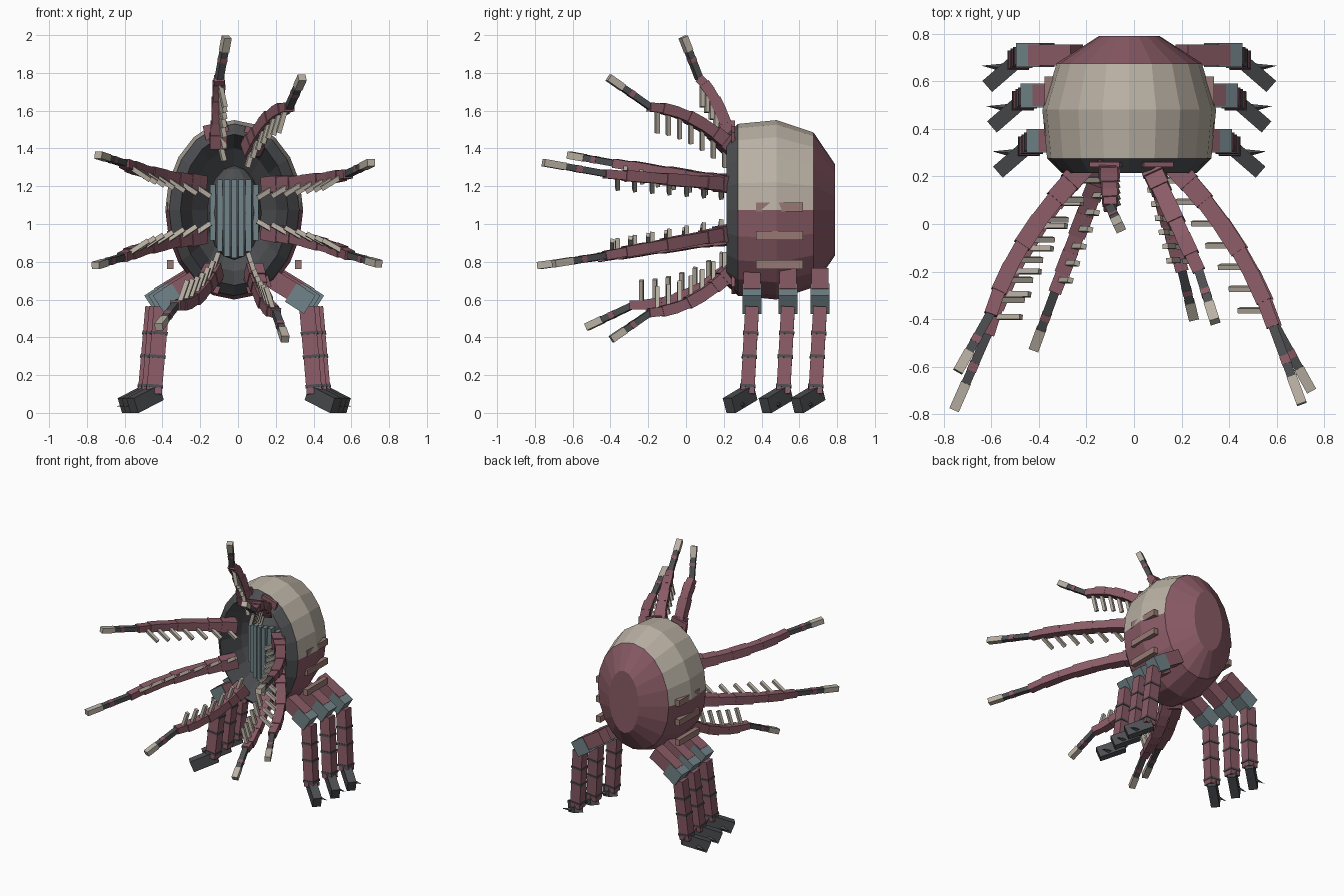
import bpy, bmesh, math
from mathutils import Vector, Matrix

cube = bpy.data.objects.get("Cube")
if cube:
    bpy.data.objects.remove(cube, do_unlink=True)

CX, CZ = -0.02, 1.075  # centre of the body
UP = Vector((0, 0, 1))


def material(name, r, g, b):
    lin = [((c / 255 + 0.055) / 1.055) ** 2.4 for c in (r, g, b)] + [1]
    mat = bpy.data.materials.new(name)
    mat.use_nodes = True
    mat.diffuse_color = lin
    mat.node_tree.nodes["Principled BSDF"].inputs["Base Color"].default_value = lin
    return mat


MATS = [material("dusty_rose", 138, 91, 102), material("cream", 186, 177, 164),
        material("charcoal", 77, 78, 81), material("blue_grey", 113, 131, 136),
        material("pinkish_tan", 152, 121, 116)]
ROSE, CREAM, DARK, BLUE, TAN = range(5)


def finish(bm, name):
    bmesh.ops.recalc_face_normals(bm, faces=bm.faces)
    mesh = bpy.data.meshes.new(name)
    bm.to_mesh(mesh)
    bm.free()
    for mat in MATS:
        mesh.materials.append(mat)
    obj = bpy.data.objects.new(name, mesh)
    bpy.context.collection.objects.link(obj)


def frame(a, b, hint):
    """Matrix at the middle of a-b with its z axis along a-b."""
    z = (b - a).normalized()
    x = hint.cross(z).normalized()
    y = z.cross(x)
    return Matrix.Translation((a + b) / 2) @ Matrix((x, y, z)).transposed().to_4x4()


def paint(verts, mat):
    for f in {f for v in verts for f in v.link_faces}:
        f.material_index = mat


def strut(bm, a, b, w, d, mat, hint=Vector((0, 1, 0))):
    """Box from a to b, w wide and d deep along the hint direction."""
    a, b = Vector(a), Vector(b)
    m = frame(a, b, hint) @ Matrix.Diagonal((w, d, (b - a).length, 1))
    paint(bmesh.ops.create_cube(bm, size=1, matrix=m)["verts"], mat)


# Body: oval rings from the mouth cavity, over the lip, to the rear disc
bm = bmesh.new()
SIDES = 20
profile = [(0.5, 0.13, 0.19), (0.39, 0.225, 0.325), (0.215, 0.285, 0.40), (0.275, 0.345, 0.455),
           (0.48, 0.365, 0.475), (0.675, 0.305, 0.41), (0.79, 0.127, 0.24)]
rings = []
for y, rx, rz in profile:
    angles = [math.tau * i / SIDES for i in range(SIDES)]
    rings.append([bm.verts.new((CX + rx * math.cos(t), y, CZ + rz * math.sin(t))) for t in angles])
for k, (r, s) in enumerate(zip(rings, rings[1:])):
    for i in range(SIDES):
        j = (i + 1) % SIDES
        f = bm.faces.new((r[i], r[j], s[j], s[i]))
        upper = f.calc_center_median().z > CZ
        f.material_index = DARK if k < 3 else CREAM if upper and k < 5 else ROSE
bm.faces.new(rings[0]).material_index = DARK
bm.faces.new(rings[-1]).material_index = ROSE
finish(bm, "body")

# Head inside the mouth
bm = bmesh.new()
m = Matrix.Translation((CX, 0.41, 1.06)) @ Matrix.Diagonal((0.145, 0.12, 0.25, 1))
paint(bmesh.ops.create_uvsphere(bm, u_segments=12, v_segments=8, radius=1, matrix=m)["verts"], DARK)
finish(bm, "head")

# Upright slats over the head, shorter towards the sides
bm = bmesh.new()
for i in range(-3, 4):
    x = i * 0.038
    reach = 0.24 * math.sqrt(1 - (x / 0.145) ** 2)
    y = 0.305 + 0.006 * i * i
    strut(bm, (CX + x, y, 1.06 - reach), (CX + x, y, 1.06 + min(reach, 0.175)), 0.03, 0.05, BLUE)
finish(bm, "mouth_slats")

# Bars along both flanks
bm = bmesh.new()
for side in (-1, 1):
    for z in (0.785, 0.94, 1.09):
        x = CX + side * 0.339
        strut(bm, (x, 0.37, z), (x, 0.62, z), 0.036, 0.047, TAN, UP)
finish(bm, "side_bars")


# Walking legs
def leg(name, side, y, out):
    bm = bmesh.new()

    def p(x, dy, z):
        return Vector((CX + side * x, y + dy, z))

    strut(bm, p(out - 0.21, 0, 0.725), p(out - 0.03, 0, 0.615), 0.1, 0.09, ROSE)
    strut(bm, p(out - 0.085, 0, 0.637), p(out + 0.015, 0, 0.573), 0.115, 0.1, BLUE)
    top, foot = p(out, 0, 0.56), p(out + 0.04, -0.025, 0.1)
    strut(bm, top, foot, 0.082, 0.073, ROSE)
    for t in (0.3, 0.57, 0.91):
        c = top.lerp(foot, t)
        step = (foot - top) * 0.016
        strut(bm, c - step, c + step, 0.09, 0.081, DARK)
    # foot
    strut(bm, p(out + 0.02, -0.005, 0.108), p(out + 0.155, -0.122, 0.038), 0.062, 0.085, DARK, UP)
    # claw
    root, point = p(out + 0.075, -0.055, 0.05), p(out + 0.19, -0.045, 0.035)
    claw = bmesh.ops.create_cone(bm, cap_ends=True, segments=4, radius1=0.022, radius2=0,
                                 depth=(point - root).length, matrix=frame(root, point, UP))
    paint(claw["verts"], DARK)
    finish(bm, name)


for side, label in ((-1, "right"), (1, "left")):
    for place, y, out in (("front", 0.35, 0.385), ("middle", 0.54, 0.41), ("rear", 0.71, 0.43)):
        leg(f"{label}_{place}_leg", side, y, out)


# Long bowed arms, each with a row of pegs that point in towards the middle
def arm(name, base, bend, tip):
    bm = bmesh.new()
    base, bend, tip = Vector(base), Vector(bend), Vector(tip)
    inward = Vector((CX - base.x, 0, CZ - base.z)).normalized()
    upright = abs(inward.z) > 0.8
    bow = Vector((0, 0, -inward.z) if upright else (-inward.x, 0, 0)).normalized() * 0.045

    def along(t):
        return base.lerp(bend, t) + bow * 4 * t * (1 - t)

    # joint, with a thin plate on the lip behind the upright arms
    strut(bm, along(-0.08), along(0.06), 0.09, 0.085, ROSE, UP)
    if upright:
        c = Vector((base.x, 0.25, base.z))
        strut(bm, c, c - inward * 0.085, 0.13, 0.02, ROSE)
    count = 6
    for i in range(count):
        w = 0.082 - 0.004 * i - 0.007 * (i % 2)
        strut(bm, along(i / count), along((i + 1.1) / count), w, w * 0.87, ROSE, UP)
    for t0, t1, w, mat in ((0, 0.4, 0.038, DARK), (0.4, 0.5, 0.041, ROSE),
                           (0.5, 0.66, 0.038, DARK), (0.66, 1, 0.043, CREAM)):
        strut(bm, bend.lerp(tip, t0), bend.lerp(tip, t1), w, w * 0.9, mat, UP)
    for i in range(7):
        c = along(0.04 + 0.145 * i)
        strut(bm, c, c + inward * 0.14, 0.025, 0.022, CREAM, bend - base)
    finish(bm, name)


arm("top_right_arm", (-0.105, 0.24, 1.45), (-0.1, 0.07, 1.77), (-0.06, -0.015, 1.99))
arm("top_left_arm", (0.08, 0.22, 1.42), (0.27, -0.19, 1.62), (0.34, -0.41, 1.775))
arm("upper_left_arm", (0.2, 0.21, 1.21), (0.58, -0.42, 1.265), (0.705, -0.755, 1.325))
arm("upper_right_arm", (-0.24, 0.21, 1.22), (-0.6, -0.37, 1.32), (-0.74, -0.62, 1.365))
arm("lower_left_arm", (0.2, 0.21, 0.95), (0.59, -0.42, 0.835), (0.745, -0.7, 0.79))
arm("lower_right_arm", (-0.24, 0.21, 0.93), (-0.61, -0.45, 0.825), (-0.755, -0.78, 0.78))
arm("bottom_left_arm", (0.09, 0.22, 0.73), (0.2, -0.19, 0.53), (0.25, -0.395, 0.39))
arm("bottom_right_arm", (-0.14, 0.21, 0.73), (-0.33, -0.28, 0.57), (-0.42, -0.525, 0.455))
